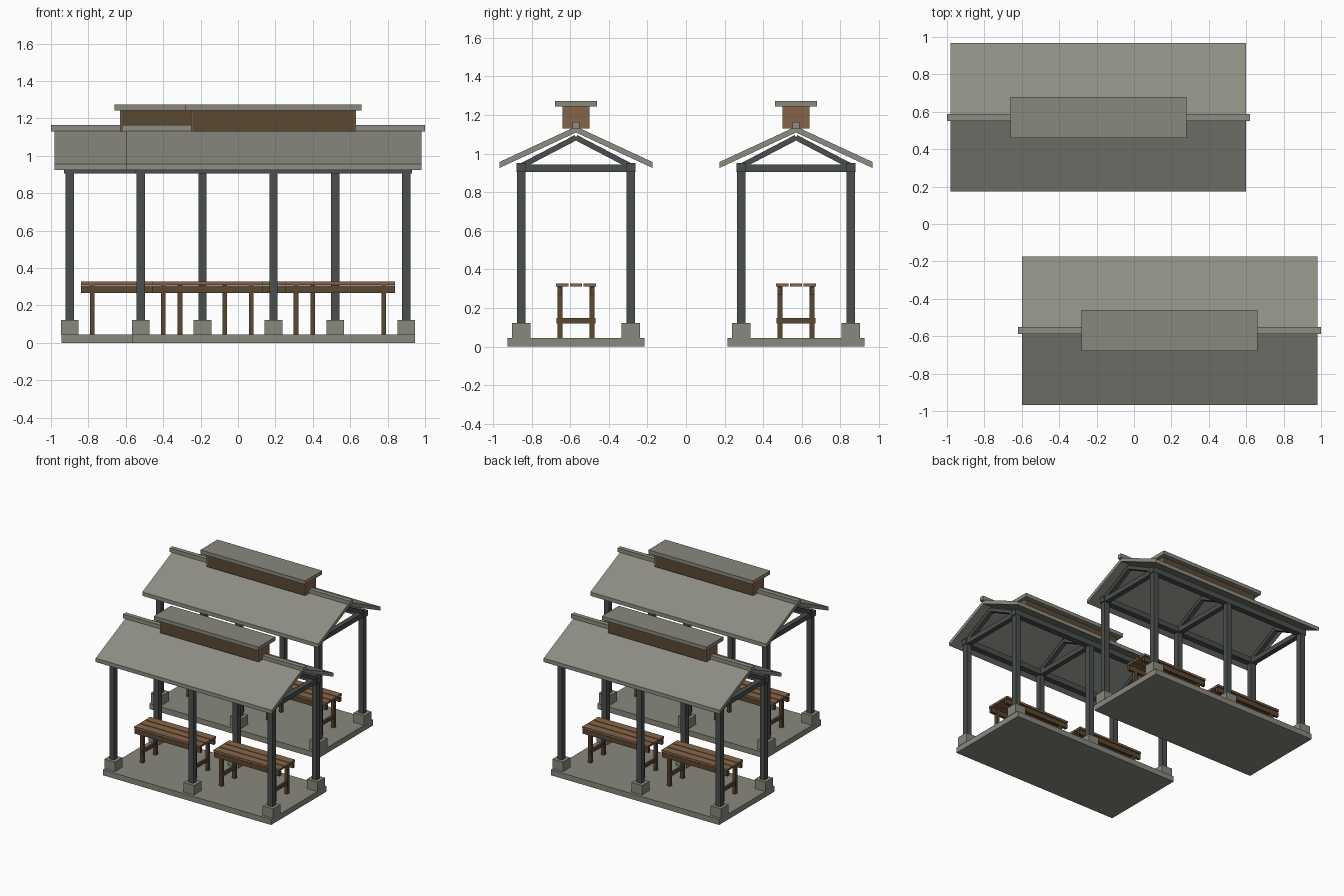
import bpy, bmesh, math
from mathutils import Matrix, Vector

if "Cube" in bpy.data.objects:
    bpy.data.objects.remove(bpy.data.objects["Cube"])


def mat(name, rgb):
    m = bpy.data.materials.new(name)
    m.diffuse_color = (*rgb, 1)
    m.use_nodes = True
    m.node_tree.nodes["Principled BSDF"].inputs["Base Color"].default_value = m.diffuse_color
    return m


CONCRETE = mat("grey concrete", (0.25, 0.25, 0.21))
ROOFING = mat("grey roofing", (0.27, 0.27, 0.23))
STEEL = mat("dark steel", (0.068, 0.078, 0.073))
WOOD = mat("light wood", (0.24, 0.13, 0.065))
DARK_WOOD = mat("dark wood", (0.105, 0.065, 0.032))


def add_mesh(name, bm, material):
    me = bpy.data.meshes.new(name)
    bmesh.ops.recalc_face_normals(bm, faces=bm.faces)
    bm.to_mesh(me)
    bm.free()
    me.materials.append(material)
    ob = bpy.data.objects.new(name, me)
    bpy.context.collection.objects.link(ob)
    return ob


def box(name, centre, size, material, rot_x=0):
    bm = bmesh.new()
    bmesh.ops.create_cube(bm, size=1)
    m = (Matrix.Translation(centre) @ Matrix.Rotation(rot_x, 4, 'X')
         @ Matrix.Diagonal((*size, 1)))
    bmesh.ops.transform(bm, matrix=m, verts=bm.verts)
    return add_mesh(name, bm, material)


def zbox(name, x, y, z0, z1, sx, sy, material):
    return box(name, (x, y, (z0 + z1) / 2), (sx, sy, z1 - z0), material)


def extrude_x(name, profile, x, y, half, material):
    """Extrude a (y, z) profile along x."""
    bm = bmesh.new()
    face = bm.faces.new([bm.verts.new((x - half, y + py, pz)) for py, pz in profile])
    new = bmesh.ops.extrude_face_region(bm, geom=[face])["geom"]
    bmesh.ops.translate(bm, vec=(2 * half, 0, 0),
                        verts=[v for v in new if isinstance(v, bmesh.types.BMVert)])
    return add_mesh(name, bm, material)


def bench(cx, cy):
    # three seat slats
    for i in (-1, 0, 1):
        zbox("bench_slat", cx, cy + i * 0.071, 0.31, 0.327, 0.59, 0.064, WOOD)
    for s in (-1, 1):
        # long rail under the seat, leg pairs and cross stretchers
        zbox("bench_rail", cx, cy + s * 0.086, 0.267, 0.305, 0.59, 0.022, DARK_WOOD)
        for t in (-1, 1):
            zbox("bench_leg", cx + s * 0.235, cy + t * 0.083, 0.045, 0.31,
                 0.025, 0.025, DARK_WOOD)
        zbox("bench_stretcher", cx + s * 0.235, cy, 0.12, 0.147, 0.018, 0.2, DARK_WOOD)


def pavilion(cx, cy):
    # floor slab
    zbox("floor_slab", cx, cy, 0, 0.045, 1.51, 0.71, CONCRETE)
    py = 0.284
    for dx in (-0.71, 0, 0.71):
        for s in (-1, 1):
            # footing and post
            zbox("footing", cx + dx, cy + s * py, 0.045, 0.122, 0.095, 0.095, CONCRETE)
            zbox("post", cx + dx, cy + s * py, 0.122, 0.91, 0.044, 0.044, STEEL)
            # sloping rafter from post top to ridge
            a, b = Vector((0, s * py, 0.935)), Vector((0, 0, 1.083))
            d = b - a
            box("rafter", Vector((cx + dx, cy, 0)) + (a + b) / 2,
                (0.035, d.length, 0.028), STEEL, math.atan2(d.z, d.y))
        # tie beam
        zbox("tie_beam", cx + dx, cy, 0.904, 0.943, 0.04, 2 * py, STEEL)
    for s in (-1, 1):
        # eave beam and roof panel
        zbox("eave_beam", cx, cy + s * py, 0.905, 0.95, 1.48, 0.048, STEEL)
        extrude_x("roof_panel", [(0, 1.14), (s * 0.397, 0.956),
                                 (s * 0.397, 0.925), (0, 1.109)], cx, cy, 0.79, ROOFING)
        # light wood end wall of the roof vent
        zbox("vent_end", cx + s * 0.438, cy, 1.13, 1.245, 0.008, 0.14, WOOD)
        bench(cx + s * 0.355, cy)
    # ridge cap, roof vent and its lid
    zbox("ridge_cap", cx, cy, 1.13, 1.163, 1.62, 0.036, ROOFING)
    zbox("vent_wall", cx, cy, 1.13, 1.245, 0.87, 0.14, DARK_WOOD)
    zbox("vent_lid", cx, cy, 1.243, 1.273, 0.94, 0.218, CONCRETE)


pavilion(0.19, -0.57)
pavilion(-0.19, 0.57)
